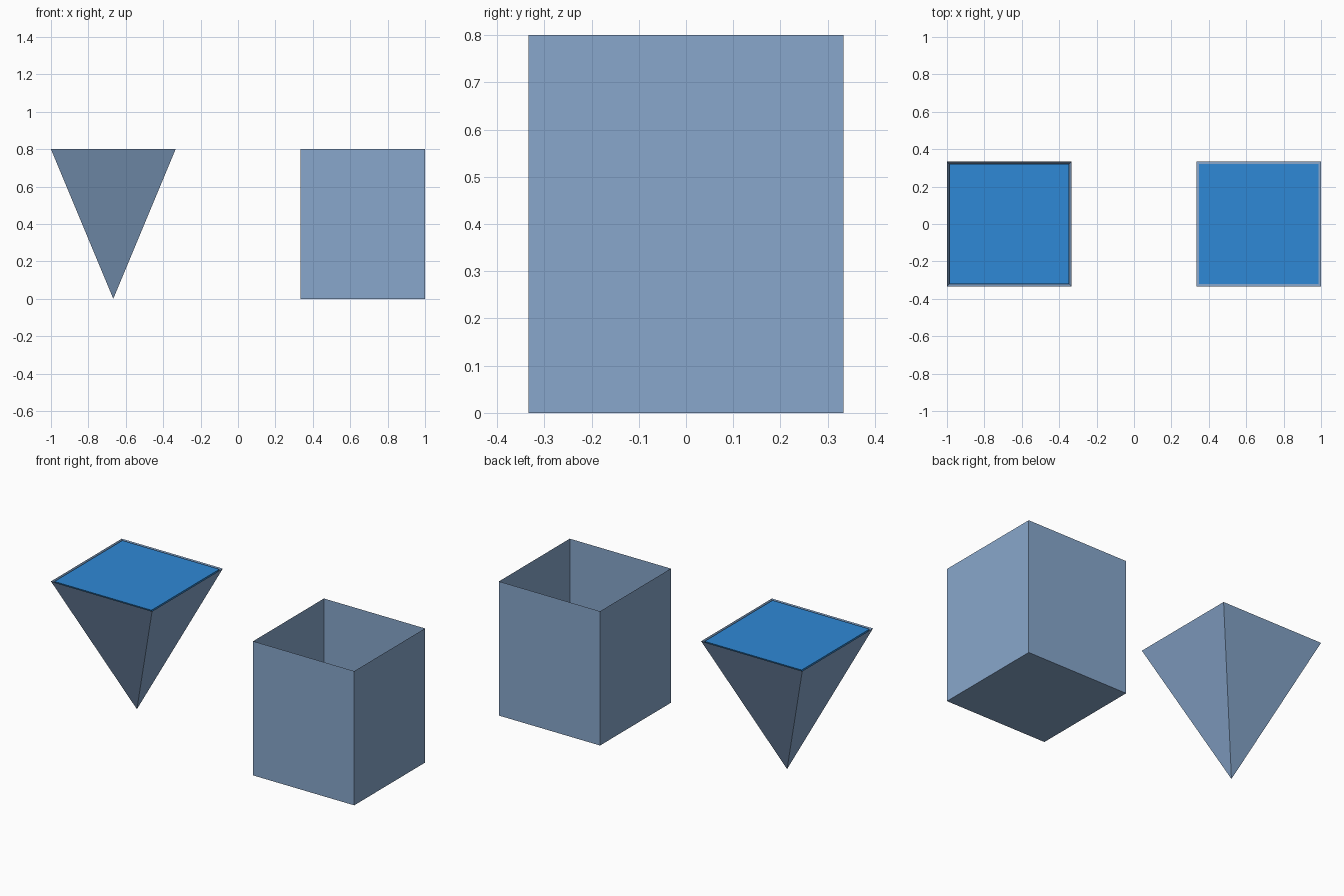
import bpy, bmesh

if "Cube" in bpy.data.objects:
    bpy.data.objects.remove(bpy.data.objects["Cube"])

HALF, HEIGHT, OFFSET = 0.3333, 0.8, 0.6667
WATER_HALF = 0.32


def material(name, rgb):
    # sRGB 0-255 to linear
    lin = [((c / 255 + 0.055) / 1.055) ** 2.4 for c in rgb]
    mat = bpy.data.materials.new(name)
    mat.diffuse_color = (*lin, 1)
    mat.use_nodes = True
    mat.node_tree.nodes["Principled BSDF"].inputs["Base Color"].default_value = mat.diffuse_color
    return mat


def square(bm, x, half, z):
    return [bm.verts.new((x + sx * half, sy * half, z))
            for sx, sy in ((-1, -1), (1, -1), (1, 1), (-1, 1))]


def finish(name, bm, mat):
    mesh = bpy.data.meshes.new(name)
    bm.to_mesh(mesh)
    bm.free()
    mesh.materials.append(mat)
    obj = bpy.data.objects.new(name, mesh)
    bpy.context.collection.objects.link(obj)


def pyramid(name, x, half, z_tip, z_top, mat, capped):
    bm = bmesh.new()
    top = square(bm, x, half, z_top)
    tip = bm.verts.new((x, 0, z_tip))
    for i in range(4):
        bm.faces.new((tip, top[(i + 1) % 4], top[i]))
    if capped:
        bm.faces.new(top)
    finish(name, bm, mat)


def prism(name, x, half, z_low, z_top, mat, capped):
    bm = bmesh.new()
    low, top = square(bm, x, half, z_low), square(bm, x, half, z_top)
    bm.faces.new(low[::-1])
    for i in range(4):
        j = (i + 1) % 4
        bm.faces.new((low[i], low[j], top[j], top[i]))
    if capped:
        bm.faces.new(top)
    finish(name, bm, mat)


wall = material("pale_steel_blue", (136, 167, 204))
water = material("water_blue", (47, 137, 214))

# Inverted open pyramid vessel, filled to the brim
pyramid("pyramid_vessel", -OFFSET, HALF, 0, HEIGHT, wall, False)
pyramid("pyramid_water", -OFFSET, WATER_HALF, 0.02, HEIGHT - 0.002, water, True)

# Open box vessel with a thin layer of water on its floor
prism("box_vessel", OFFSET, HALF, 0, HEIGHT, wall, False)
prism("box_water", OFFSET, WATER_HALF, 0.002, 0.005, water, True)
